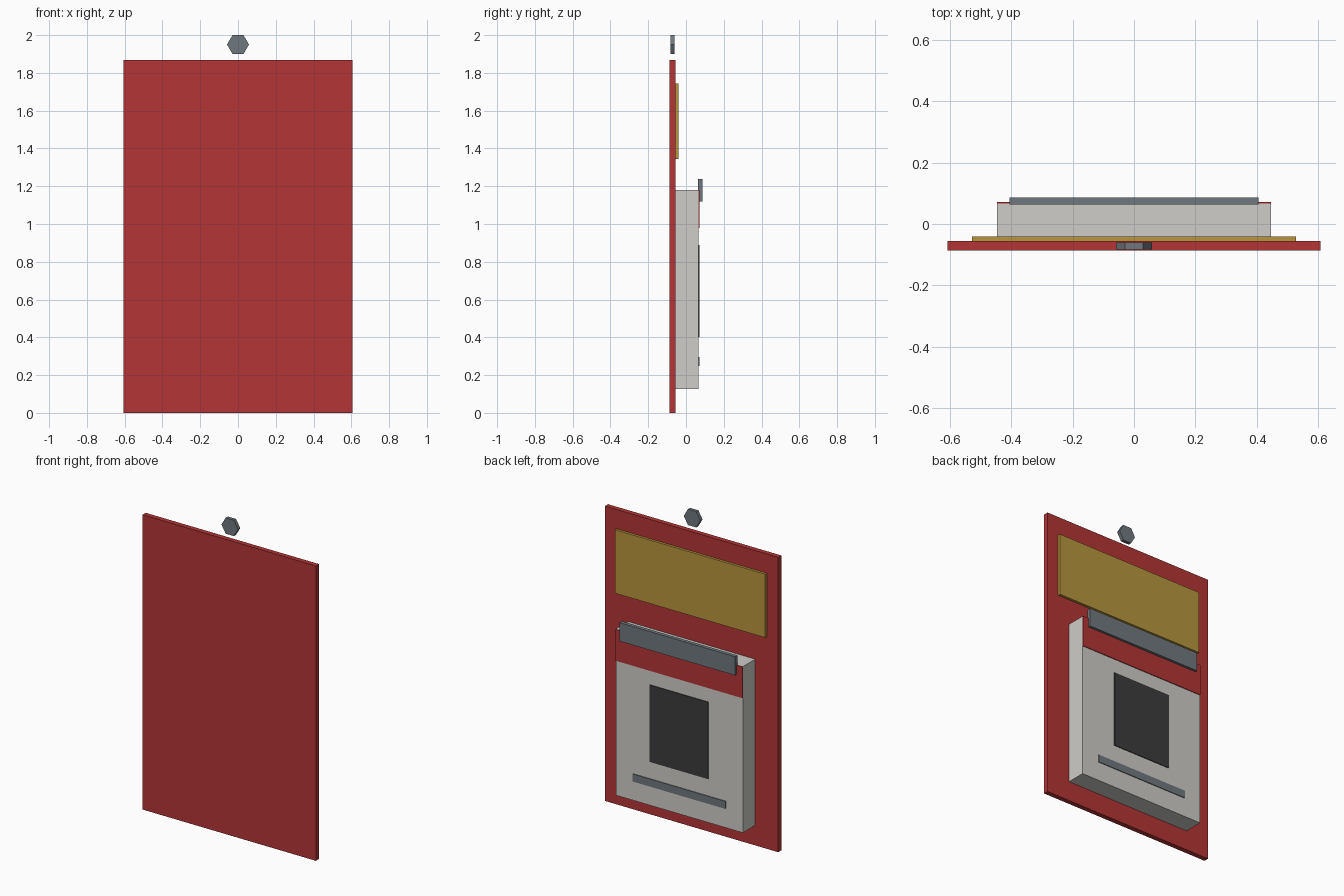
import bpy, math

if "Cube" in bpy.data.objects:
    bpy.data.objects.remove(bpy.data.objects["Cube"])


def material(name, rgb):
    m = bpy.data.materials.new(name)
    m.diffuse_color = (*rgb, 1)
    m.use_nodes = True
    m.node_tree.nodes["Principled BSDF"].inputs["Base Color"].default_value = m.diffuse_color
    return m


red = material("red", (0.456, 0.036, 0.036))
white = material("warm white", (0.62, 0.61, 0.58))
steel = material("steel grey", (0.162, 0.188, 0.209))
gold = material("gold", (0.479, 0.305, 0.045))
dark = material("charcoal", (0.045, 0.045, 0.045))


def block(name, half_width, y0, y1, z0, z1, mat):
    """Box centred on x = 0, given by its depth and height ranges."""
    bpy.ops.mesh.primitive_cube_add(size=1, location=(0, (y0 + y1) / 2, (z0 + z1) / 2))
    ob = bpy.context.object
    ob.name = name
    ob.scale = (2 * half_width, y1 - y0, z1 - z0)
    bpy.ops.object.transform_apply(location=False, rotation=False, scale=True)
    ob.data.materials.append(mat)


BOARD_BACK = -0.056
BOX_BACK = 0.066
PLATE_BACK = 0.071

# Backing board and the sign panel fixed to it
block("board", 0.607, -0.087, BOARD_BACK, 0, 1.867, red)
block("sign_panel", 0.527, BOARD_BACK, -0.04, 1.343, 1.745, gold)

# Storage box with thin plates on its outer face
block("box", 0.445, BOARD_BACK, BOX_BACK, 0.126, 1.179, white)
block("header_strip", 0.445, BOX_BACK, PLATE_BACK, 0.98, 1.179, red)
block("dark_plate", 0.205, BOX_BACK, PLATE_BACK, 0.403, 0.89, dark)
block("lower_bar", 0.325, BOX_BACK, PLATE_BACK, 0.247, 0.295, steel)

# Clip bar across the top of the box
block("clip_bar", 0.405, 0.0635, 0.087, 1.12, 1.238, steel)

# Hexagonal hanging stud above the board, corners pointing sideways
bpy.ops.mesh.primitive_cylinder_add(
    vertices=6, radius=0.058, depth=0.022,
    location=(0, -0.0715, 1.95), rotation=(math.pi / 2, math.pi / 6, 0))
stud = bpy.context.object
stud.name = "hanging_stud"
stud.data.materials.append(steel)
